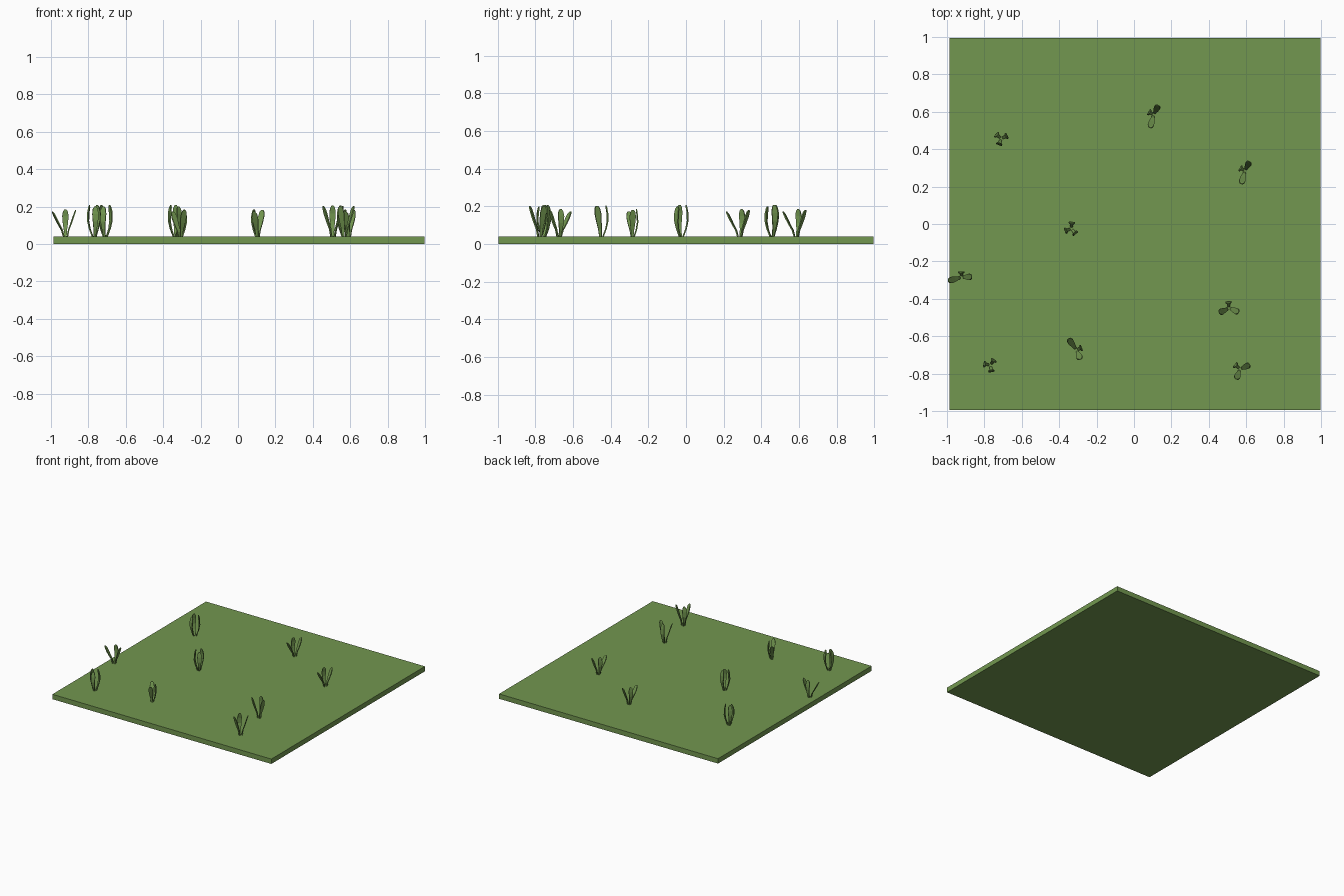
import bpy, bmesh
from math import cos, sin, radians
from mathutils import Vector

if "Cube" in bpy.data.objects:
    bpy.data.objects.remove(bpy.data.objects["Cube"])


def material(name, color):
    m = bpy.data.materials.new(name)
    m.diffuse_color = color
    m.use_nodes = True
    m.node_tree.nodes["Principled BSDF"].inputs["Base Color"].default_value = m.diffuse_color
    return m


GREEN = material("grass_green", (0.17, 0.31, 0.08, 1))
GROUND_TOP = 0.04


def finish(name, bm, mat):
    bmesh.ops.recalc_face_normals(bm, faces=bm.faces)
    me = bpy.data.meshes.new(name)
    bm.to_mesh(me)
    bm.free()
    me.materials.append(mat)
    ob = bpy.data.objects.new(name, me)
    bpy.context.collection.objects.link(ob)
    return ob


# Flat square of turf
bm = bmesh.new()
bmesh.ops.create_cube(bm, size=1)
bmesh.ops.scale(bm, vec=(1.984, 1.988, GROUND_TOP), verts=bm.verts)
bmesh.ops.translate(bm, vec=(0.006, 0, GROUND_TOP / 2), verts=bm.verts)
finish("ground", bm, GREEN)

# Blade outline: height fraction, half width
OUTLINE = [(0, 0.006), (0.25, 0.009), (0.5, 0.014), (0.75, 0.017), (0.92, 0.013), (1, 0.005)]
# Sideways travel at each outline step
CUPPED = [0, 0.65, 1.0, 0.95, 0.75, 0.65]
SPLAYED = [0, 0.15, 0.45, 0.72, 0.9, 1.0]


def add_blade(bm, angle, reach, height, bend):
    a = radians(angle)
    out, side = Vector((cos(a), sin(a), 0)), Vector((-sin(a), cos(a), 0))
    rings = []
    for (t, w), b in zip(OUTLINE, bend):
        c = out * (0.010 + (reach - 0.010) * b) + Vector((0, 0, t * height))
        th = 0.0035 if t < 1 else 0.002
        rings.append([bm.verts.new(c + side * w * s + out * th * o)
                      for s, o in ((-1, -1), (1, -1), (1, 1), (-1, 1))])
    for lo, hi in zip(rings, rings[1:]):
        for i in range(4):
            j = (i + 1) % 4
            bm.faces.new((lo[i], lo[j], hi[j], hi[i]))
    bm.faces.new(rings[0][::-1])
    bm.faces.new(rings[-1])


# Tuft kinds: blades as (angle, reach, height, bend)
TIGHT = [(85, 0.034, 0.168, CUPPED), (200, 0.034, 0.168, CUPPED), (310, 0.034, 0.16, CUPPED)]
OPEN = [(195, 0.073, 0.133, SPLAYED), (3, 0.055, 0.142, SPLAYED), (92, 0.028, 0.145, CUPPED)]
WIDE = [(205, 0.058, 0.163, SPLAYED), (338, 0.056, 0.163, SPLAYED), (95, 0.034, 0.165, CUPPED)]

# Tufts: kind, x, y, turn
TUFTS = [
    (TIGHT, -0.710, 0.457, -60), (TIGHT, -0.335, -0.025, 0), (TIGHT, -0.768, -0.755, -30),
    (OPEN, 0.105, 0.585, 60), (OPEN, 0.593, 0.285, 60),
    (OPEN, -0.922, -0.285, 0), (OPEN, -0.308, -0.673, -70),
    (WIDE, 0.508, -0.450, 0), (WIDE, 0.567, -0.775, 45),
]
for n, (kind, x, y, turn) in enumerate(TUFTS, 1):
    bm = bmesh.new()
    for angle, reach, height, bend in kind:
        add_blade(bm, angle + turn, reach, height, bend)
    tuft = finish(f"grass_tuft_{n}", bm, GREEN)
    tuft.location = (x, y, GROUND_TOP)
